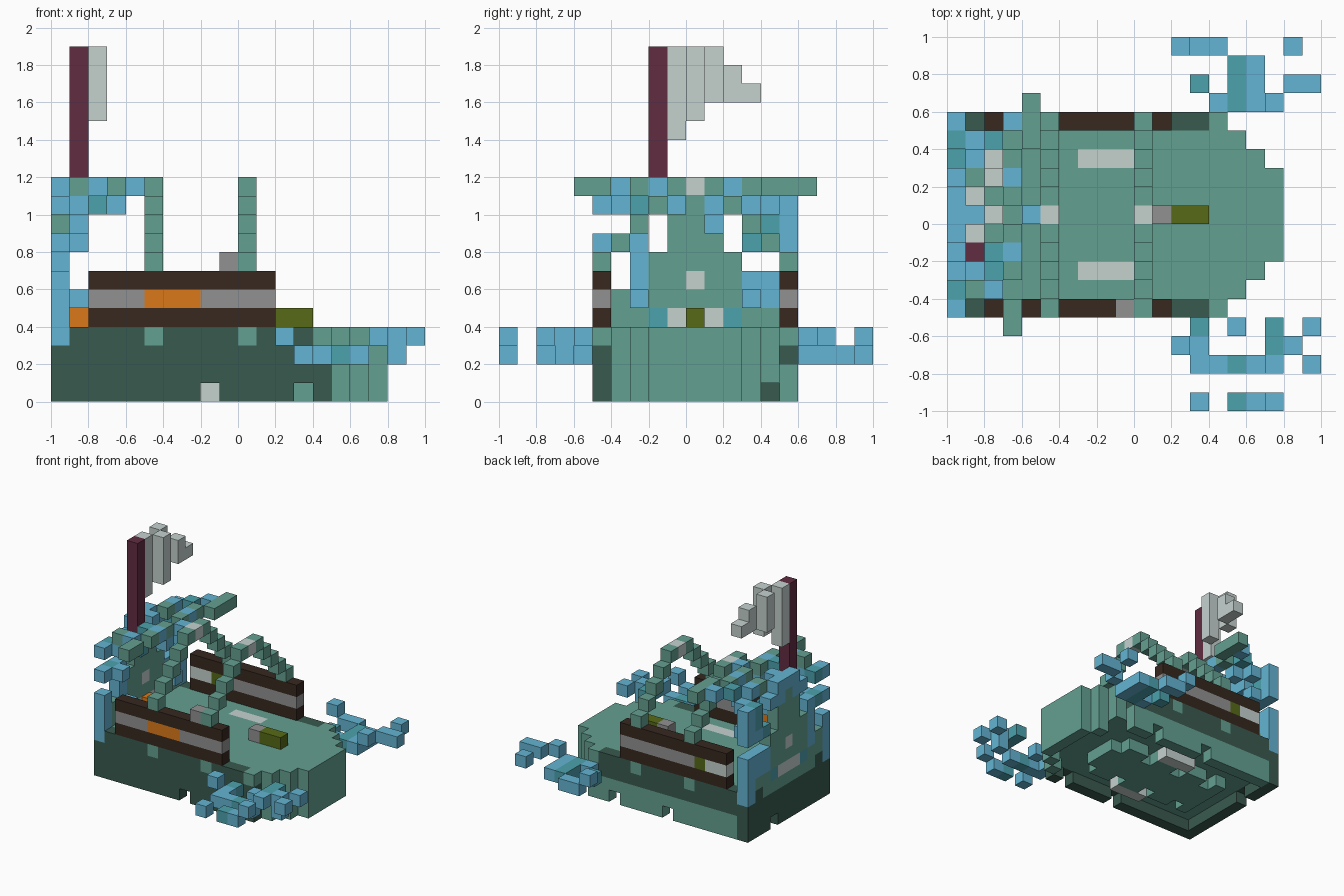
import bpy, bmesh
from mathutils import Vector

old = bpy.data.objects.get("Cube")
if old:
    bpy.data.objects.remove(old, do_unlink=True)

S = 0.1  # block size


def linear(c):
    c /= 255
    return c / 12.92 if c < 0.04 else ((c + 0.055) / 1.055) ** 2.4


PALETTE = {
    "G": ("sea_green", (100, 160, 145)), "D": ("dark_green", (57, 90, 78)),
    "B": ("water_blue", (100, 181, 212)), "T": ("teal", (76, 162, 173)),
    "N": ("dark_brown", (55, 40, 31)), "A": ("grey", (145, 145, 145)),
    "O": ("orange", (219, 121, 25)), "L": ("olive", (87, 106, 22)),
    "P": ("maroon", (97, 44, 65)), "W": ("pale_grey", (197, 210, 207)),
}
MATS = {}
for key, (name, rgb) in PALETTE.items():
    m = bpy.data.materials.new(name)
    m.use_nodes = True
    col = [linear(c) for c in rgb] + [1]
    m.diffuse_color = col
    m.node_tree.nodes["Principled BSDF"].inputs["Base Color"].default_value = col
    MATS[key] = m

parts = {}   # part name -> {block: colour key}
taken = set()


def put(part, x, y, z, c):
    """Place one block unless the spot is filled already."""
    if c != "." and (x, y, z) not in taken:
        taken.add((x, y, z))
        parts.setdefault(part, {})[x, y, z] = c


def box(part, xs, ys, zs, c):
    for x in range(*xs):
        for y in range(*ys):
            for z in range(*zs):
                put(part, x, y, z, c)


# Hull: solid body, open ring with notches as bottom layer
def hull_colour(x, y, z):
    if z == 3 and y in (-3, 3) and -3 <= x < 0:
        return "W"
    if x == -10 and abs(y) == 5 and z == 3:
        return "B"
    if x == -10:
        return "D" if z < 3 or abs(y) == 4 else "G"
    if y == -5 and x < 5:
        return "G" if z == 3 and (x in (-5, 0) or x > 3) else "D"
    if y == 5 and z >= 2:
        return "G" if z == 3 and (x in (-5, 0) or x > 3) else "D"
    return "G"


notches = {(-2, -5), (3, -5), (-3, 5), (2, 5), (5, 4), (-10, 2)}
for y in range(-5, 6):
    bow = min(7, 9 - abs(y))
    for x in range(-10, bow + 1):
        rim = x in (-10, bow) or abs(y) == 5
        for z in range(4):
            if z or (rim and (x, y) not in notches):
                put("hull", x, y, z, hull_colour(x, y, z))

# Keel slab with jagged edge, and two pale strips under the hull
for x in range(-7, 4):
    reach = 2 if x % 3 else 1
    box("keel", (x, x + 1), (-reach, reach + 1), (0, 1), "G")
for y in (-3, 3):
    box("keel_strip", (-3, 0), (y, y + 1), (0, 1), "W")

# Bulwarks: brown rails with a coloured middle strip
for y in (-5, 5):
    side = "right_bulwark" if y < 0 else "left_bulwark"
    for z in (4, 6):
        box(side, (-8, 2), (y, y + 1), (z, z + 1), "N")
    strip = "AAAOOOAAAA" if y < 0 else "WWLAAAAAAA"
    for i, c in enumerate(strip):
        put(side, i - 8, y, 5, c)
put("rail_block", -1, -5, 7, "A")

# Arches stepping up from the bulwarks
for name, x in (("rear_arch", -5), ("front_arch", 0)):
    for y in range(-5, 6):
        put(name, x, y, min(11, 12 - abs(y)), "G" if y else "W")

# Deck gun and seat
put("gun_base", 1, 0, 4, "A")
box("gun_barrel", (2, 4), (0, 1), (4, 5), "L")
put("seat", -9, 0, 4, "O")

# Flag pole and waving flag
box("flag_pole", (-9, -8), (-2, -1), (11, 19), "P")
for y, x, low, high in ((-1, -9, 14, 19), (0, -8, 15, 19), (1, -9, 16, 19),
                        (2, -8, 16, 18), (3, -8, 16, 17)):
    box("flag", (x, x + 1), (y, y + 1), (low, high), "W")

# Stern wall, top row first, along y
stern = ["....BBB....",
         "BT.BBGBB.TB",
         "....GGG..TB",
         "BTB.GGG.TBB",
         "..BGGGGG...",
         "B.BGGWGGBBB",
         "BGBGGGGGBBB",
         "BGGTWWWTGGB"]
for r, row in enumerate(stern):
    for c, key in enumerate(row):
        put("stern_wall", -10, c - 5, 11 - r, key)

# Breaking wave over the stern: rows along y from left to right, columns along x
crest = ["....G", "...BG", "..T.G", ".B.G.", ".G.B.", "...G.", ".B..B",
         "...G.", ".GTB.", "...G.", ".GB..", "...G.", "...G."]
under = [".....", ".....", ".B...", "..B..", ".....", ".....", ".....",
         "...B.", ".....", "..T..", ".B...", ".....", "....."]
for z, rows in ((11, crest), (10, under)):
    for r, row in enumerate(rows):
        for c, key in enumerate(row):
            put("stern_wave", c - 10, 6 - r, z, key)
for y, z in ((-4, 8), (4, 8), (1, 9), (-3, 5), (3, 5)):
    put("stern_drops", -9, y, z, "B")

# Bow spray on both sides: rows along y, columns along x from 0.2
left_spray = {9: "BBB...B.", 8: "...TB...", 7: ".T.TB.BB", 6: "..BTBB.."}
right_spray = {-6: ".T.B.T.B", -7: "BB...TB.", -8: ".BBTBB.B", -10: ".B.TBB.."}
for name, spray in (("left_spray", left_spray), ("right_spray", right_spray)):
    for y, row in spray.items():
        for c, key in enumerate(row):
            put(name, c + 2, y, 2 if 0 < c < 5 else 3, key)
put("right_spray", 8, -7, 2, "B")

# Outer faces of every part
AXES = [Vector(a) for a in ((1, 0, 0), (0, 1, 0), (0, 0, 1))]
for name, blocks in parts.items():
    keys = sorted(set(blocks.values()))
    bm = bmesh.new()
    for cell, key in blocks.items():
        centre = Vector(cell) + Vector((0.5, 0.5, 0.5))
        for i in range(3):
            for sign in (1, -1):
                n = AXES[i] * sign
                if tuple(int(a + b) for a, b in zip(cell, n)) in taken:
                    continue
                u, v = AXES[(i + 1) % 3], AXES[(i + 2) % 3] * sign
                quad = [(-u - v), (u - v), (u + v), (v - u)]
                f = bm.faces.new([bm.verts.new((centre + (n + q) / 2) * S) for q in quad])
                f.material_index = keys.index(key)
    bmesh.ops.remove_doubles(bm, verts=bm.verts[:], dist=S / 100)
    mesh = bpy.data.meshes.new(name)
    bm.to_mesh(mesh)
    bm.free()
    for key in keys:
        mesh.materials.append(MATS[key])
    bpy.context.scene.collection.objects.link(bpy.data.objects.new(name, mesh))
